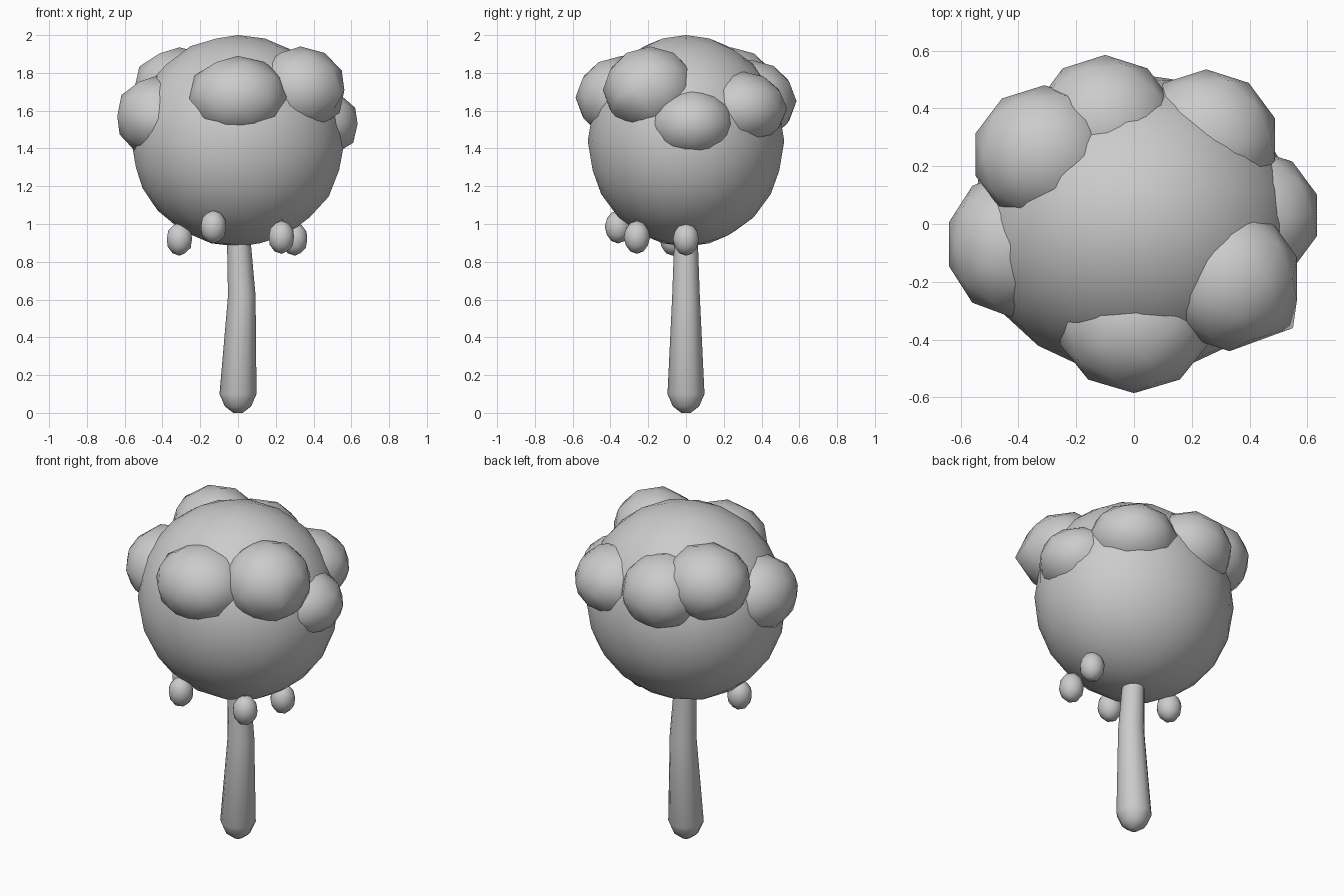
import bpy
import bmesh
from mathutils import Vector, Matrix

cube = bpy.data.objects.get("Cube")
if cube:
    bpy.data.objects.remove(cube, do_unlink=True)

grey = bpy.data.materials.new("plain_grey")
grey.use_nodes = True
tone = (0.6, 0.6, 0.6, 1)
grey.diffuse_color = tone
grey.node_tree.nodes["Principled BSDF"].inputs["Base Color"].default_value = tone


def finish(bm, name):
    for face in bm.faces:
        face.smooth = True
    mesh = bpy.data.meshes.new(name)
    bm.to_mesh(mesh)
    bm.free()
    mesh.materials.append(grey)
    obj = bpy.data.objects.new(name, mesh)
    bpy.context.collection.objects.link(obj)
    return obj


def blob(name, centre, radii, detail=2, pull=None):
    """Faceted ball scaled to radii; pull drags its nearest vertex to a point."""
    bm = bmesh.new()
    bmesh.ops.create_icosphere(bm, subdivisions=detail, radius=1)
    bmesh.ops.transform(bm, verts=bm.verts,
                        matrix=Matrix.Translation(centre) @ Matrix.Diagonal((*radii, 1)))
    if pull:
        target = Vector(pull)
        min(bm.verts, key=lambda v: (v.co - target).length).co = target
    return finish(bm, name)


def lathe(name, rings, sides):
    """Tube through rings of (x, y, z, radius), closed at both ends."""
    bm = bmesh.new()
    loops = []
    for x, y, z, r in rings:
        made = bmesh.ops.create_circle(bm, segments=sides, radius=r,
                                       matrix=Matrix.Translation((x, y, z)))
        loops.append(made["verts"])
    for low, high in zip(loops, loops[1:]):
        for i in range(sides):
            j = (i + 1) % sides
            bm.faces.new((low[i], low[j], high[j], high[i]))
    bm.faces.new(loops[0][::-1])
    bm.faces.new(loops[-1])
    return finish(bm, name)


# Trunk: rounded foot, slight lean, running up into the crown
lathe("trunk", [(0, 0, 0, 0.025), (0, 0, 0.035, 0.07), (0, 0, 0.1, 0.098),
                (0.02, 0, 0.62, 0.073), (0.005, 0, 0.9, 0.063), (0, 0, 1.1, 0.055)], 12)

# Main crown
blob("crown", (0, 0, 1.44), (0.565, 0.52, 0.56), 3)

# Leaf puffs ringed around the upper crown
puffs = {
    "front": ((0, -0.34, 1.67), (0.27, 0.245, 0.22), None),
    "front_left": ((0.33, -0.19, 1.71), (0.245, 0.25, 0.23), (0.55, -0.36, 1.68)),
    "left": ((0.41, 0.03, 1.53), (0.235, 0.23, 0.19), None),
    "back_left": ((0.25, 0.29, 1.61), (0.25, 0.245, 0.2), None),
    "back": ((-0.1, 0.34, 1.65), (0.25, 0.245, 0.22), None),
    "back_right": ((-0.31, 0.24, 1.72), (0.25, 0.24, 0.215), None),
    "right": ((-0.43, -0.07, 1.57), (0.22, 0.25, 0.215), (-0.36, -0.32, 1.52)),
}
for side, (centre, radii, pull) in puffs.items():
    blob("leaf_puff_" + side, centre, radii, 2, pull)

# Hanging fruit, each with a thin stalk
fruit = [(-0.31, -0.07, 0.92), (-0.13, -0.36, 0.985), (0.23, -0.26, 0.93), (0.3, 0, 0.92)]
for n, (x, y, z) in enumerate(fruit, 1):
    blob(f"fruit_{n}", (x, y, z), (0.07, 0.07, 0.088))
    lathe(f"fruit_stalk_{n}", [(x, y, z + 0.07, 0.006), (x, y, z + 0.13, 0.004)], 6)
